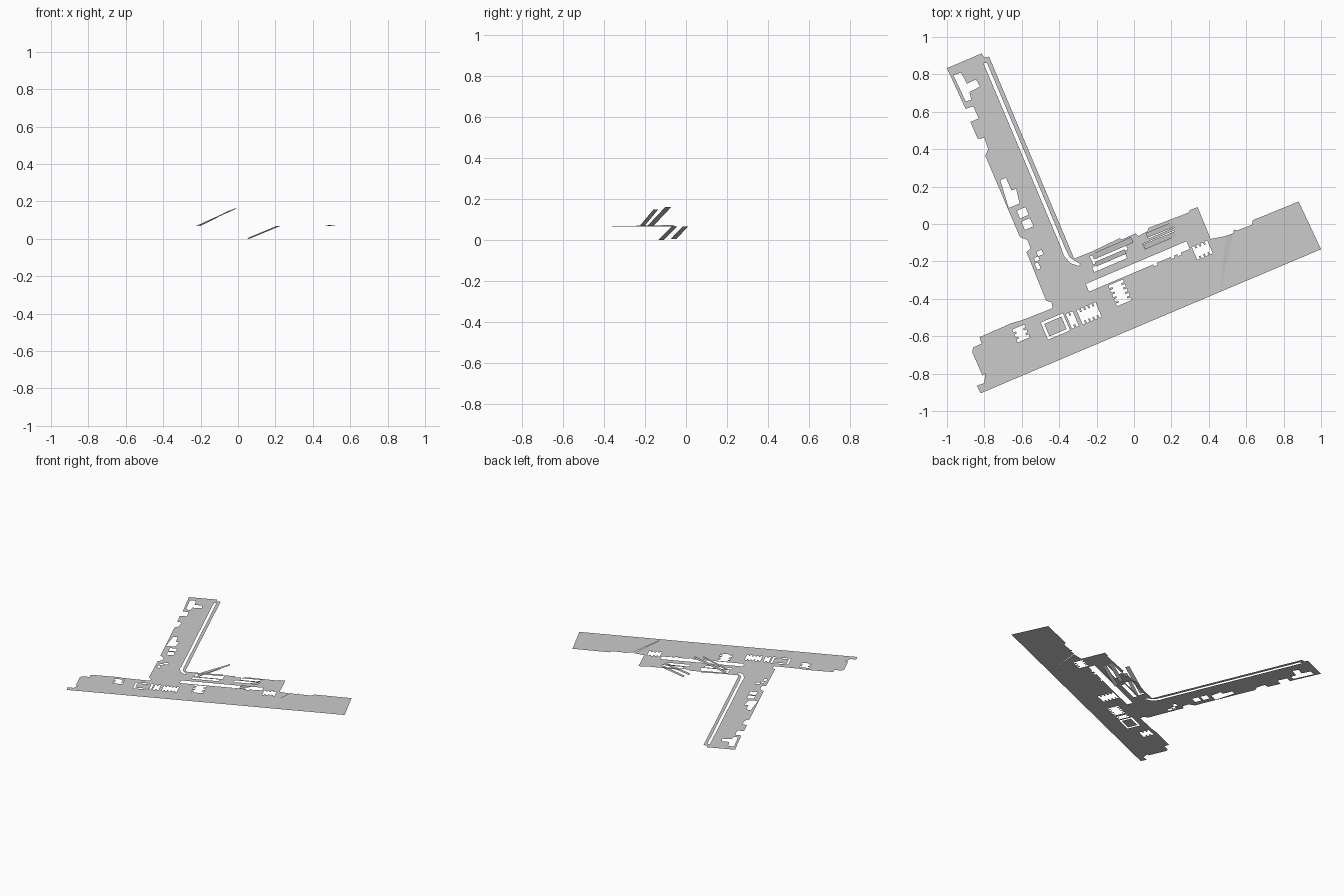
import bpy, bmesh
from math import radians, cos, sin
from mathutils import Vector

Z = 0.068                      # floor level
A = radians(23)                # building grid angle


def place(pts, cx, cy, ang=A):
    c, s = cos(ang), sin(ang)
    return [(cx + x * c - y * s, cy + x * s + y * c) for x, y in pts]


def rect(cx, cy, l, w):
    l, w = l / 2, w / 2
    return place([(-l, -w), (l, -w), (l, w), (-l, w)], cx, cy)


def comb(cx, cy, l, w, n, turn=0):
    """Spine with n teeth sticking out on both sides."""
    p = l / (n - 0.4)
    top = []
    for i in range(n):
        a, b = -l / 2 + i * p, -l / 2 + i * p + 0.6 * p
        if i:
            top.append((a, w * 0.3))
        top += [(a, w / 2), (b, w / 2)]
        if i < n - 1:
            top.append((b, w * 0.3))
    return place(top + [(x, -y) for x, y in reversed(top)], cx, cy, A + radians(turn))


def make(name, bm):
    for f in bm.faces:
        f.normal_update()
        if f.normal.z < 0:
            f.normal_flip()
    me = bpy.data.meshes.new(name)
    bm.to_mesh(me)
    bm.free()
    ob = bpy.data.objects.new(name, me)
    bpy.context.collection.objects.link(ob)
    return ob


def sheet(name, loops):
    """Flat sheet from an outline plus hole and island loops."""
    bm = bmesh.new()
    edges = []
    for loop in loops:
        vs = [bm.verts.new((p[0], p[1], p[2] if len(p) > 2 else Z)) for p in loop]
        edges += [bm.edges.new((vs[i - 1], vs[i])) for i in range(len(vs))]
    bmesh.ops.triangle_fill(bm, edges=edges, use_beauty=True, normal=(0, 0, 1))
    return make(name, bm)


def ramp(name, a, b, width):
    a, b = Vector(a), Vector(b)
    side = Vector((-sin(A), cos(A), 0)) * width / 2
    bm = bmesh.new()
    bm.faces.new([bm.verts.new(p) for p in (a - side, b - side, b + side, a + side)])
    make(name, bm)


outline = [
    (-.82, -.905), (.46, -.363), (.49, -.065), (.41, -.08), (.34, .09), (.30, .075),
    (.29, .06), (.08, -.02), (.07, -.04), (.022, -.065), (.01, -.05), (-.07, -.085),
    (-.075, -.075), (-.22, -.145), (-.32, -.185), (-.343, -.13), (-.775, .895),
    (-.80, .89), (-.815, .912), (-1, .833), (-.90, .615), (-.86, .63), (-.83, .565),
    (-.875, .545), (-.835, .455), (-.80, .46), (-.78, .40), (-.795, .365), (-.61, -.07),
    (-.57, -.085), (-.553, -.13), (-.575, -.15), (-.47, -.41), (-.44, -.42),
    (-.435, -.45), (-.60, -.515), (-.655, -.53), (-.825, -.605), (-.815, -.64),
    (-.86, -.66), (-.865, -.685), (-.81, -.81), (-.795, -.80), (-.80, -.85), (-.84, -.865),
]
# Slot running beside the long wing, hooked at the inner corner
slot = [(-.805, .86), (-.388, -.13), (-.375, -.17), (-.34, -.21), (-.295, -.225),
        (-.288, -.213), (-.343, -.18), (-.368, -.13), (-.785, .86)]
# Rooms at the far end and middle of the wing
end_room = [(-.965, .795), (-.925, .81), (-.893, .75), (-.845, .773), (-.823, .735),
            (-.88, .705), (-.87, .665), (-.90, .655)]
mid_room = [(-.715, .235), (-.685, .247), (-.655, .18), (-.63, .188), (-.612, .11), (-.67, .085)]
# Central hall bar with small notches in its lower edge
low = [(-.2925, -.0225)]
for x in (.09, .19, .23):
    low += [(x - .01, -.0225), (x - .01, -.034), (x + .01, -.034), (x + .01, -.0225)]
bar = place(low + [(.2925, -.0225), (.2925, .0225), (-.2925, .0225)], .02, -.227)

holes = [
    slot, end_room, mid_room, bar,
    rect(-.595, .06, .05, .045), rect(-.57, 0, .05, .048),
    rect(-.503, -.155, .03, .025), rect(-.52, -.187, .025, .02), rect(-.515, -.225, .02, .035),
    comb(.365, -.14, .09, .075, 4), comb(-.075, -.368, .12, .085, 5, 90),
    comb(-.24, -.478, .11, .085, 5), comb(-.33, -.513, .04, .085, 2),
    comb(-.604, -.585, .075, .07, 3, 90),
    rect(-.42, -.548, .128, .1), rect(-.42, -.548, .1, .072),
    # stairwells
    rect(-.135, -.155, .2, .048), rect(-.13, -.207, .19, .028),
    rect(.14, -.035, .15, .03), rect(.135, -.085, .18, .03),
]
sheet("concourse_floor", [outline] + holes)

# Right-hand floor, lifted slightly at the seam
sheet("end_floor", [[(.46, -.363), (1, -.135), (.88, .12), (.635, .02), (.63, -.005),
                     (.55, -.035), (.535, -.03), (.53, -.05), (.49, -.065, .074)]])

# Ramps up and down through the stairwells
ramp("upper_ramp_back", (-.22, -.175, Z), (-.01, -.085, .163), .032)
ramp("upper_ramp_front", (-.205, -.215, Z), (-.045, -.147, .15), .025)
ramp("lower_ramp_back", (.21, -.002, Z), (.06, -.062, .005), .03)
ramp("lower_ramp_front", (.22, -.055, Z), (.055, -.122, 0), .03)
